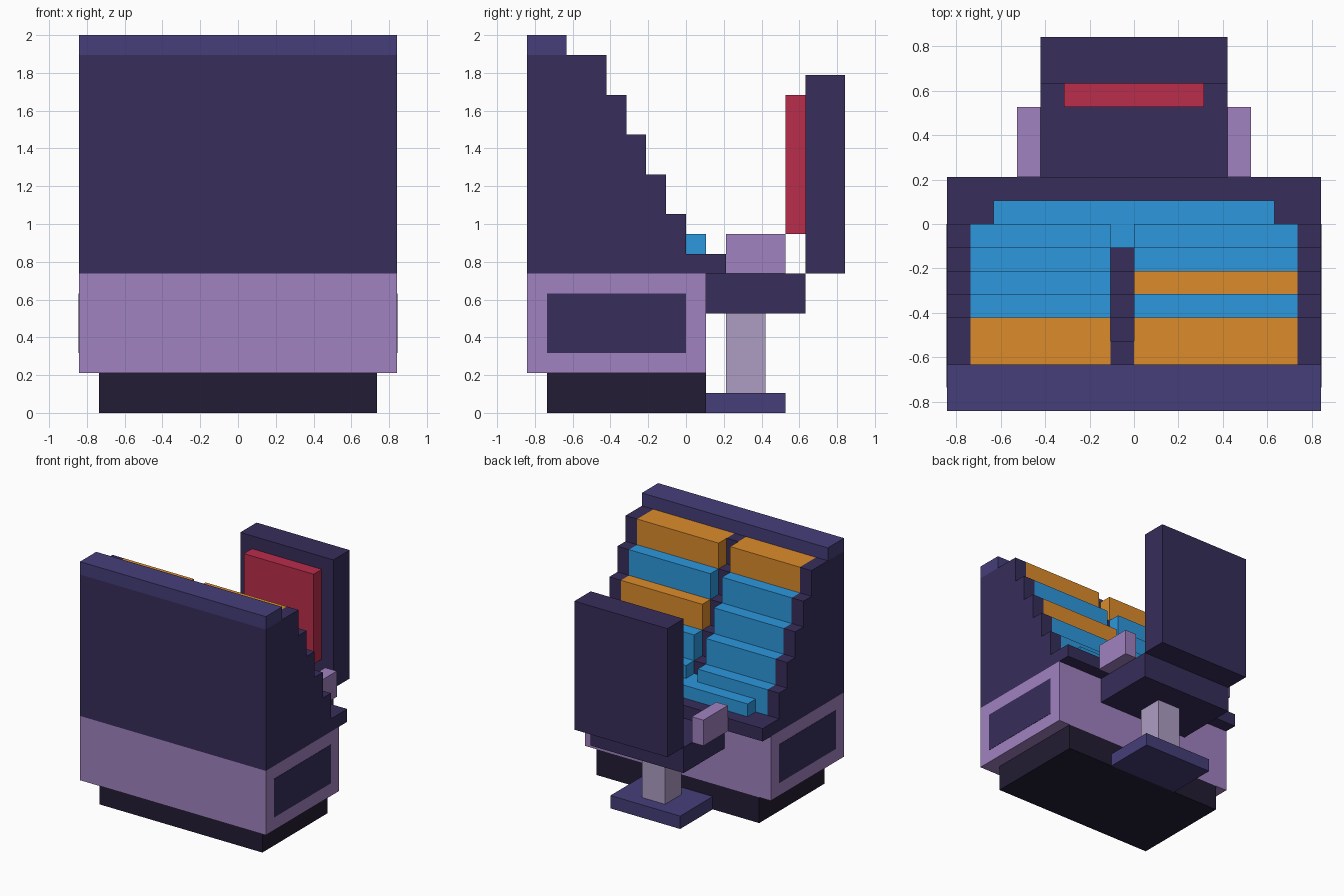
import bpy, bmesh

if "Cube" in bpy.data.objects:
    bpy.data.objects.remove(bpy.data.objects["Cube"])

U = 2 / 19  # block size: the model is laid out on a 19-block-tall grid


def material(name, hex_code):
    def lin(c):
        return c / 12.92 if c <= 0.04045 else ((c + 0.055) / 1.055) ** 2.4
    m = bpy.data.materials.new(name)
    m.diffuse_color = [lin(int(hex_code[i:i + 2], 16) / 255) for i in (0, 2, 4)] + [1]
    m.use_nodes = True
    m.node_tree.nodes["Principled BSDF"].inputs["Base Color"].default_value = m.diffuse_color
    return m


INDIGO = material("indigo", "372e5b")
VIOLET = material("violet", "453e79")
LILAC = material("lilac", "a182c1")
PALE = material("pale_lilac", "ae9dc4")
BLACK = material("dark_base", "221c33")
BLUE = material("blue", "2d98de")
ORANGE = material("orange", "dc8c2b")
RED = material("red", "ba2d4b")


def prism(name, x0, x1, profile, mat):
    """Extrude a (y, z) profile from x0 to x1, all in blocks."""
    bm = bmesh.new()
    face = bm.faces.new([bm.verts.new((x0 * U, y * U, z * U)) for y, z in profile])
    ext = bmesh.ops.extrude_face_region(bm, geom=[face])
    verts = [g for g in ext["geom"] if isinstance(g, bmesh.types.BMVert)]
    bmesh.ops.translate(bm, vec=((x1 - x0) * U, 0, 0), verts=verts)
    bmesh.ops.recalc_face_normals(bm, faces=bm.faces)
    me = bpy.data.meshes.new(name)
    bm.to_mesh(me)
    bm.free()
    me.materials.append(mat)
    ob = bpy.data.objects.new(name, me)
    bpy.context.collection.objects.link(ob)
    return ob


def box(name, x, y, z, mat):
    return prism(name, x[0], x[1],
                 [(y[0], z[0]), (y[1], z[0]), (y[1], z[1]), (y[0], z[1])], mat)


def stair(shift, top_y):
    """Stepped profile: five tiers two blocks high, each one block further back."""
    pts = [(-8, 8)]
    for i in range(5):
        y = top_y if i == 4 else -i + shift
        pts += [(y, 8 + 2 * i), (y, 10 + 2 * i)]
    return pts + [(-8, 18)]


# cabinet
box("cabinet_base", (-7, 7), (-7, 1), (0, 2), BLACK)
box("cabinet_body", (-8, 8), (-8, 1), (2, 7), LILAC)
box("side_vent", (-8.02, 8.02), (-7, 0), (3, 6), INDIGO)
box("desk_slab", (-8, 8), (-8, 2), (7, 8), INDIGO)
box("top_slab", (-8, 8), (-8, -6), (18, 19), VIOLET)

# stepped console: cheeks at both ends, recessed core between them
for side, x in (("left", -8), ("right", 7)):
    prism(side + "_cheek", x, x + 1, stair(0, -4), INDIGO)
prism("stepped_core", -7, 7, stair(-1, -6), INDIGO)
box("core_divider", (-1, 0), (-6, -5), (16, 18), INDIGO)

# coloured tiers, flush with the cheeks
for side, x in (("left", (-7, -1)), ("right", (0, 7))):
    for i in range(5):
        orange = i == 4 or (side == "right" and i == 2)
        back = -6 if i == 4 else -i - 1
        box(f"{side}_tier_{i + 1}", x, (back, -i), (8 + 2 * i, 10 + 2 * i),
            ORANGE if orange else BLUE)
box("front_tier", (-6, 6), (0, 1), (8, 9), BLUE)
box("front_tier_link", (-1, 0), (-1, 0), (8, 9), BLUE)

# chair
box("chair_foot", (-3, 3), (1, 5), (0, 1), VIOLET)
box("chair_post", (-1, 1), (2, 4), (1, 5), PALE)
box("chair_seat", (-4, 4), (1, 6), (5, 7), INDIGO)
box("chair_back", (-4, 4), (6, 8), (7, 17), INDIGO)
box("back_cushion", (-3, 3), (5, 6), (9, 16), RED)
for side, x in (("left", -5), ("right", 4)):
    box(side + "_armrest", (x, x + 1), (2, 5), (7, 9), LILAC)
